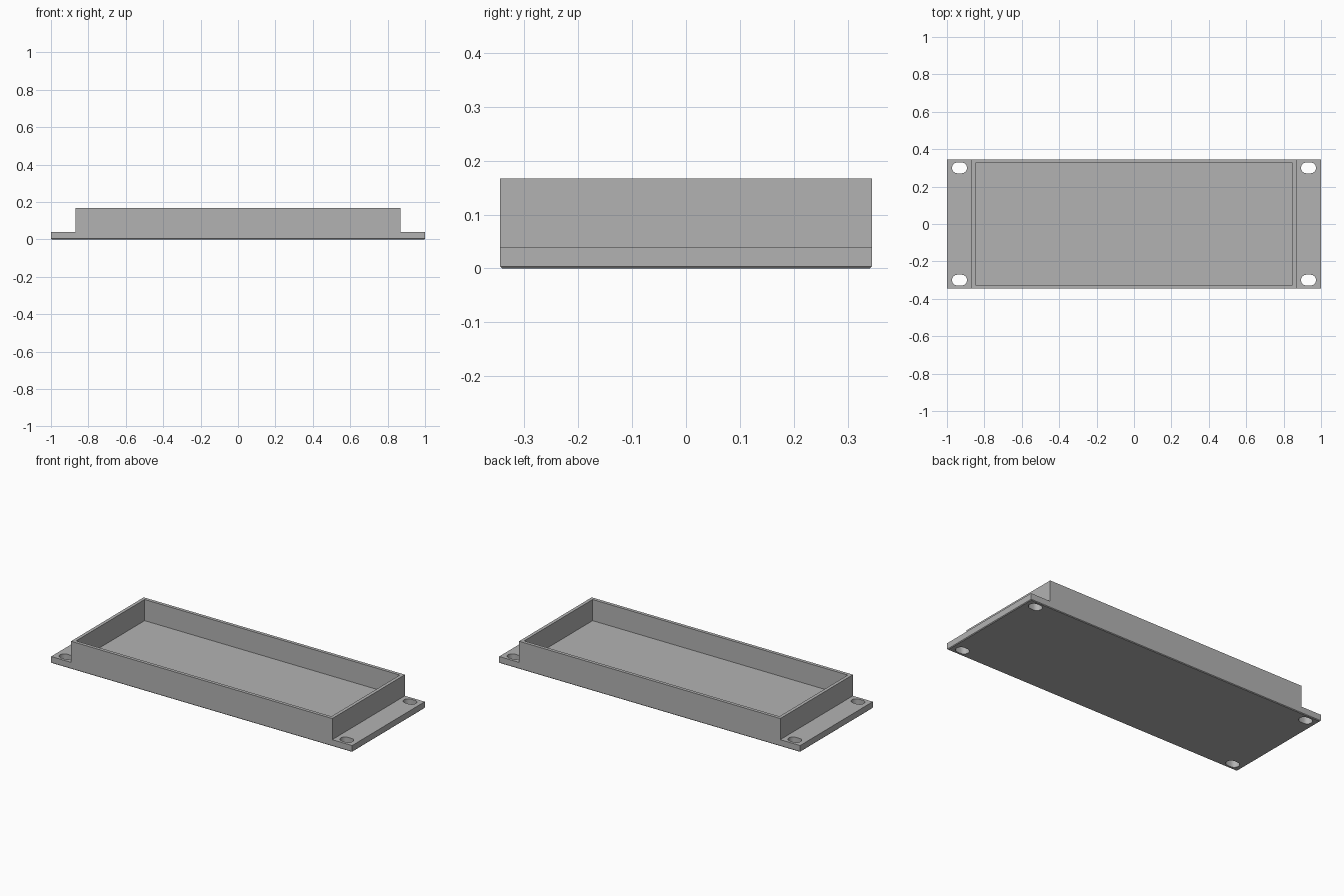
import bpy
import bmesh
import math
from mathutils import Vector

default = bpy.data.objects.get("Cube")
if default:
    bpy.data.objects.remove(default, do_unlink=True)

# Overall sizes
HALF_X, HALF_Y = 1.0, 0.345
WALL_X, WALL = 0.868, 0.02
FLANGE_Z, TOP_Z = 0.04, 0.167
CHAMFER = 0.004

grey = bpy.data.materials.new("plain grey")
grey.use_nodes = True
colour = (0.45, 0.45, 0.45, 1)
grey.diffuse_color = colour
grey.node_tree.nodes["Principled BSDF"].inputs["Base Color"].default_value = colour


def extrude_outline(bm, points, direction):
    """Add a closed prism from an outline of 3D points."""
    face = bm.faces.new([bm.verts.new(p) for p in points])
    result = bmesh.ops.extrude_face_region(bm, geom=[face])
    verts = [g for g in result["geom"] if isinstance(g, bmesh.types.BMVert)]
    bmesh.ops.translate(bm, verts=verts, vec=Vector(direction))


def finish(bm, name):
    bmesh.ops.recalc_face_normals(bm, faces=bm.faces)
    mesh = bpy.data.meshes.new(name)
    bm.to_mesh(mesh)
    bm.free()
    mesh.materials.append(grey)
    obj = bpy.data.objects.new(name, mesh)
    bpy.context.collection.objects.link(obj)
    return obj


# Tray body: stepped profile with a flange at each end
half = [(HALF_X, 0), (HALF_X, FLANGE_Z), (WALL_X, FLANGE_Z), (WALL_X, TOP_Z)]
profile = half + [(-x, z) for x, z in reversed(half)]
bm = bmesh.new()
extrude_outline(bm, [(x, -HALF_Y, z) for x, z in profile], (0, 2 * HALF_Y, 0))

# Small chamfer around the underside
bottom = [e for e in bm.edges if all(v.co.z < 0.001 for v in e.verts)]
bmesh.ops.bevel(bm, geom=bottom, offset=CHAMFER, segments=1, affect='EDGES')
tray = finish(bm, "tray")

# Cutter: rectangular pocket and four mounting slots
bm = bmesh.new()
px, py = WALL_X - WALL, HALF_Y - WALL
extrude_outline(bm, [(-px, -py, FLANGE_Z), (px, -py, FLANGE_Z),
                     (px, py, FLANGE_Z), (-px, py, FLANGE_Z)], (0, 0, 0.3))

SLOT_X, SLOT_Y, RADIUS, REACH = 0.933, 0.3, 0.029, 0.011
STEPS = 12
for sx in (-1, 1):
    for sy in (-1, 1):
        outline = []
        for end in (1, -1):
            for i in range(STEPS + 1):
                a = math.pi * (i / STEPS - 0.5)
                outline.append((sx * SLOT_X + end * (REACH + RADIUS * math.cos(a)),
                                sy * SLOT_Y + end * RADIUS * math.sin(a), -0.1))
        extrude_outline(bm, outline, (0, 0, 0.2))
cutter = finish(bm, "pocket_and_slot_cutter")
cutter.hide_render = True

# Cut the tray and discard the cutter
cut = tray.modifiers.new("pocket and slots", 'BOOLEAN')
cut.operation = 'DIFFERENCE'
cut.solver = 'EXACT'
cut.object = cutter
bpy.context.view_layer.objects.active = tray
tray.select_set(True)
bpy.ops.object.modifier_apply(modifier=cut.name)
bpy.data.objects.remove(cutter, do_unlink=True)
bpy.ops.object.shade_smooth_by_angle(angle=math.radians(30))
